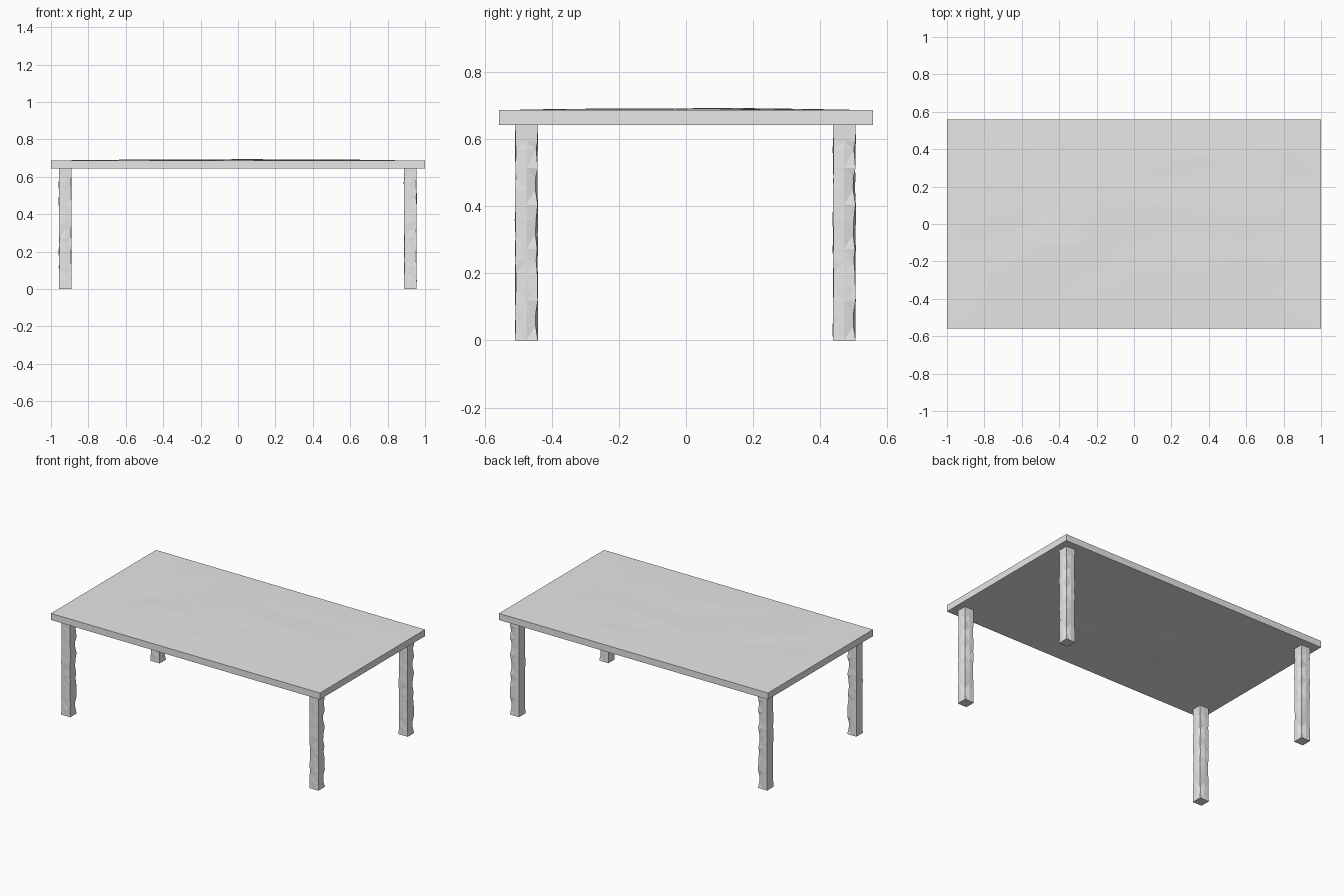
import bpy, bmesh, math, random

if "Cube" in bpy.data.objects:
    bpy.data.objects.remove(bpy.data.objects["Cube"])

random.seed(4)
grey = bpy.data.materials.new("plain grey")
grey.diffuse_color = (0.8, 0.8, 0.8, 1)
grey.use_nodes = True
grey.node_tree.nodes["Principled BSDF"].inputs["Base Color"].default_value = grey.diffuse_color


def finish(bm, name):
    bmesh.ops.recalc_face_normals(bm, faces=bm.faces)
    mesh = bpy.data.meshes.new(name)
    bm.to_mesh(mesh)
    bm.free()
    mesh.materials.append(grey)
    return add(name, mesh)


def add(name, mesh, loc=(0, 0, 0)):
    ob = bpy.data.objects.new(name, mesh)
    ob.location = loc
    bpy.context.collection.objects.link(ob)
    return ob


# Table top: thin slab whose inner grid swells gently and unevenly
HX, HY, Z0, Z1 = 1.0, 0.558, 0.643, 0.687
bm = bmesh.new()
bmesh.ops.create_cube(bm, size=1)
for v in bm.verts:
    v.co = (v.co.x * 2 * HX, v.co.y * 2 * HY, Z1 if v.co.z > 0 else Z0)
for axis, half, count in ((0, HX, 8), (1, HY, 7)):
    for i in range(1, count):
        co, no = [0, 0, 0], [0, 0, 0]
        co[axis], no[axis] = -half + 2 * half * i / count, 1
        bmesh.ops.bisect_plane(bm, geom=bm.verts[:] + bm.edges[:] + bm.faces[:],
                               plane_co=co, plane_no=no)
for v in bm.verts:
    x, y = v.co.x / HX, v.co.y / HY
    if abs(x) < 0.99 and abs(y) < 0.99:
        swell = (1 - x * x) * (1 - y * y)
        v.co.z += 0.008 * swell * random.uniform(0.35, 1.0)
        v.co.x += random.uniform(-0.07, 0.07)
        v.co.y += random.uniform(-0.04, 0.04)
bmesh.ops.triangulate(bm, faces=bm.faces[:])
finish(bm, "table_top")

# Leg: square post with hewn edges, the inner back-right edge roughest
H, RINGS = 0.034, 16
outline = [(-1, -1), (0, -1), (1, -1), (1, 0), (1, 1), (0, 1), (-1, 1), (-1, 0)]
bm = bmesh.new()
rings = []
for i in range(RINGS + 1):
    z = Z0 * i / RINGS
    inner = 0 < i < RINGS
    if inner:
        z += random.uniform(-0.01, 0.01)
    ring = []
    for px, py in outline:
        rough = 0.0
        if inner and px and py:
            rough = random.uniform(0, 0.22 if px + py == 2 else 0.08)
        dx, dy = px * H * (1 - rough), py * H * (1 - rough)
        if inner and not (px and py):
            dx += px * random.uniform(-0.002, 0.001)
            dy += py * random.uniform(-0.002, 0.001)
        ring.append(bm.verts.new((dx, dy, z)))
    rings.append(ring)
for a, b in zip(rings, rings[1:]):
    for k in range(8):
        n = (k + 1) % 8
        bm.faces.new((a[k], a[n], b[n], b[k]))
bm.faces.new(rings[0])
bm.faces.new(rings[-1])
bmesh.ops.triangulate(bm, faces=bm.faces[:])
leg = finish(bm, "front_left_leg")
leg.location = (-0.924, -0.476, 0)

# The other legs are shifted copies
for name, x, y in (("front_right_leg", 0.921, -0.476),
                   ("back_left_leg", -0.924, 0.472),
                   ("back_right_leg", 0.921, 0.472)):
    add(name, leg.data, (x, y, 0))
